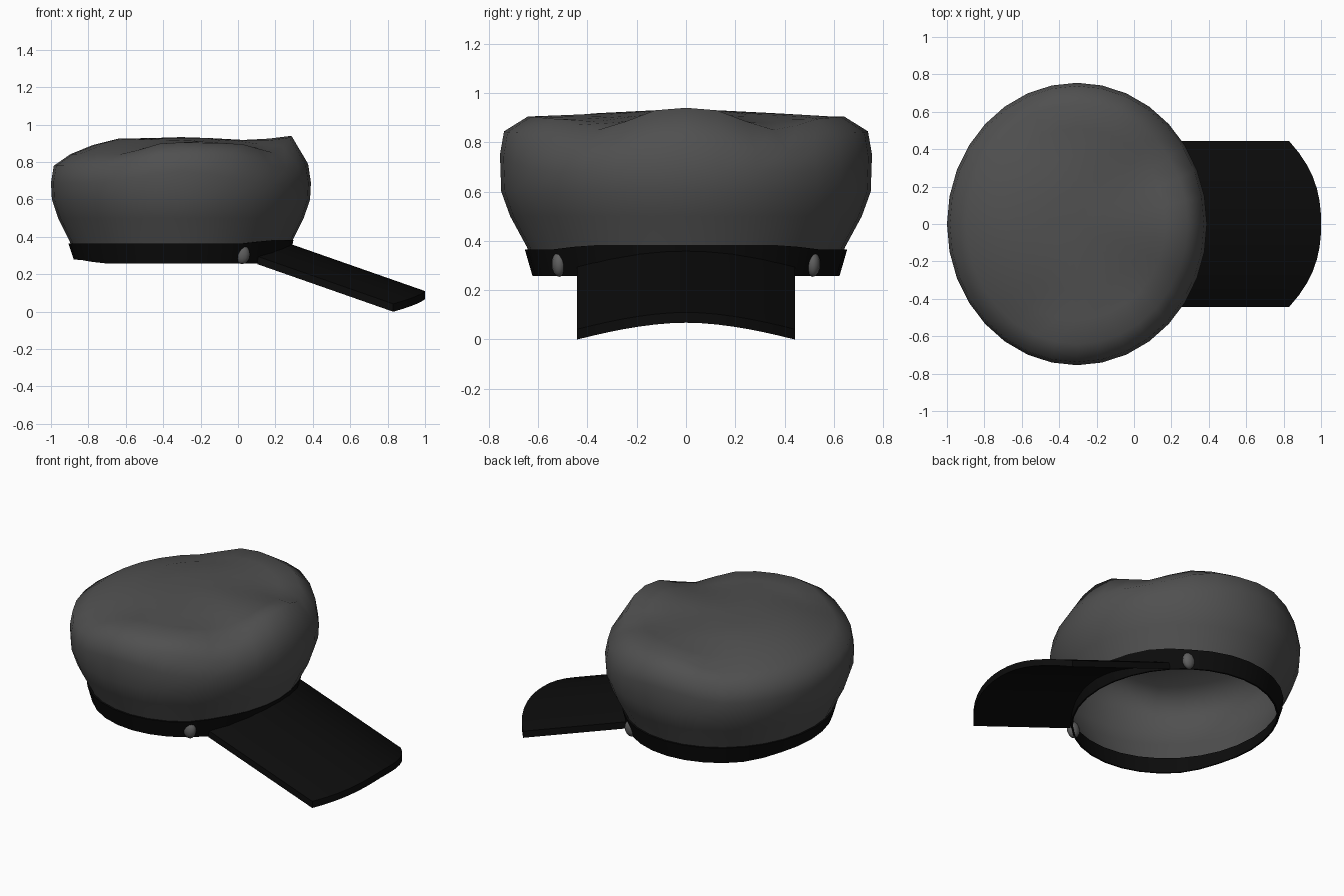
import bpy, bmesh, math

if "Cube" in bpy.data.objects:
    bpy.data.objects.remove(bpy.data.objects["Cube"])

CX, RX, RY, N = -0.305, 0.695, 0.755, 32   # crown centre, radii and sides


def material(name, v):
    m = bpy.data.materials.new(name)
    m.diffuse_color = (v, v, v, 1)
    m.use_nodes = True
    m.node_tree.nodes["Principled BSDF"].inputs["Base Color"].default_value = m.diffuse_color
    return m


CLOTH = material("grey cloth", 0.08)
BLACK = material("black leather", 0.0035)
METAL = material("button grey", 0.115)


def finish(name, bm, mat, angle):
    bmesh.ops.recalc_face_normals(bm, faces=bm.faces[:])
    me = bpy.data.meshes.new(name)
    bm.to_mesh(me)
    bm.free()
    ob = bpy.data.objects.new(name, me)
    bpy.context.collection.objects.link(ob)
    me.materials.append(mat)
    bpy.ops.object.select_all(action='DESELECT')
    bpy.context.view_layer.objects.active = ob
    ob.select_set(True)
    bpy.ops.object.shade_smooth_by_angle(angle=math.radians(angle))
    return ob


def lerp_table(table, deg):
    for (a, u), (b, v) in zip(table, table[1:]):
        if deg <= b:
            t = (deg - a) / (b - a)
            t = t * t * (3 - 2 * t)
            return u + (v - u) * t
    return table[-1][1]


def ring(bm, radius, height):
    """Ellipse of vertices; height is a function of degrees away from the front (+x)."""
    verts = []
    for i in range(N):
        a = 2 * math.pi * i / N
        deg = 360 * min(i, N - i) / N
        verts.append(bm.verts.new((CX + RX * radius * math.cos(a),
                                   RY * radius * math.sin(a), height(deg))))
    return verts


def bridge(bm, a, b):
    for i in range(len(a)):
        j = (i + 1) % len(a)
        bm.faces.new((a[i], a[j], b[j], b[i]))


# Soft crown: open shell with raised front and side folds round the rim
flat = lambda z: [(0, z), (180, z)]
profile = [
    (0.842, flat(0.345)),
    (0.855, flat(0.375)),
    (0.945, flat(0.50)),
    (0.993, flat(0.60)),
    (1.0, [(0, 0.69), (45, 0.68), (90, 0.75), (130, 0.69), (180, 0.69)]),
    (0.978, [(0, 0.79), (35, 0.765), (70, 0.84), (95, 0.845), (130, 0.78), (180, 0.78)]),
    (0.85, [(0, 0.94), (11, 0.93), (32, 0.85), (62, 0.90), (95, 0.905), (125, 0.84), (180, 0.842)]),
    (0.68, [(0, 0.925), (35, 0.88), (80, 0.91), (125, 0.875), (180, 0.89)]),
    (0.48, [(0, 0.918), (45, 0.905), (90, 0.918), (180, 0.925)]),
    (0.22, flat(0.928)),
]
bm = bmesh.new()
rings = [ring(bm, r, lambda d, t=t: lerp_table(t, d)) for r, t in profile]
for lo, hi in zip(rings, rings[1:]):
    bridge(bm, lo, hi)
top = bm.verts.new((CX, 0, 0.933))
for i in range(N):
    bm.faces.new((rings[-1][i], rings[-1][(i + 1) % N], top))
finish("crown", bm, CLOTH, 70)

# Head band: raised over the visor, slightly lifted at the back
low = [(0, 0.257), (130, 0.257), (165, 0.278), (180, 0.278)]
high = [(0, 0.383), (36, 0.383), (56, 0.365), (180, 0.365)]
bm = bmesh.new()
outer = [ring(bm, r, lambda d, t=t: lerp_table(t, d)) for r, t in ((0.825, low), (0.866, high))]
inner = [ring(bm, r, lambda d, t=t: lerp_table(t, d)) for r, t in ((0.812, low), (0.84, high))]
bridge(bm, outer[0], outer[1])
bridge(bm, outer[1], inner[1])
bridge(bm, inner[1], inner[0])
bridge(bm, inner[0], outer[0])
finish("head_band", bm, BLACK, 40)

# Visor: arched sloping plate with a rounded tip
W, COLS, ROWS = 0.443, 14, 6
bm = bmesh.new()
grid = []
for c in range(COLS + 1):
    t = 2 * c / COLS - 1
    y = W * t
    root = CX + RX * 0.83 * math.sqrt(1 - (y / (RY * 0.83)) ** 2)
    tip = 1.0 - 0.17 * abs(t) ** 2.4
    col = []
    for r in range(ROWS + 1):
        x = root + (tip - root) * r / ROWS
        col.append(bm.verts.new((x, y, 0.362 - 0.35 * (x - 0.28) - 0.128 * t * t)))
    grid.append(col)
for a, b in zip(grid, grid[1:]):
    for r in range(ROWS):
        bm.faces.new((a[r], a[r + 1], b[r + 1], b[r]))
geom = bmesh.ops.extrude_face_region(bm, geom=bm.faces[:], use_keep_orig=True)["geom"]
bmesh.ops.translate(bm, vec=(0, 0, -0.042),
                    verts=[v for v in geom if isinstance(v, bmesh.types.BMVert)])
finish("visor", bm, BLACK, 35)

# Side buttons
for side, label in ((-1, "right"), (1, "left")):
    bm = bmesh.new()
    bmesh.ops.create_uvsphere(bm, u_segments=12, v_segments=8, radius=1)
    bmesh.ops.scale(bm, vec=(0.042, 0.03, 0.052), verts=bm.verts)
    bmesh.ops.translate(bm, vec=(0.022, side * 0.515, 0.306), verts=bm.verts)
    finish("button_" + label, bm, METAL, 60)
